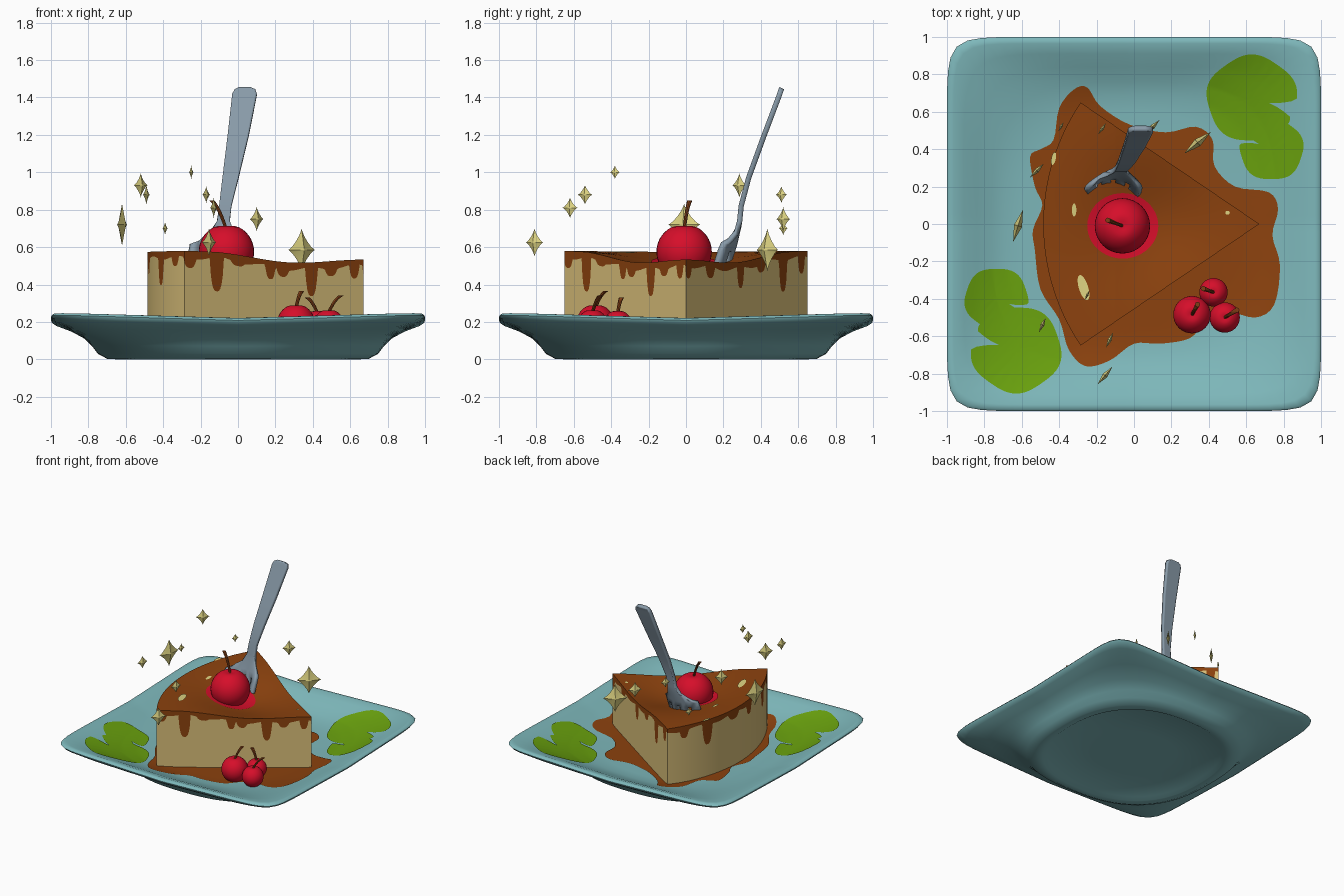
import bpy, math
from mathutils import Vector
from mathutils.bvhtree import BVHTree

if "Cube" in bpy.data.objects:
    bpy.data.objects.remove(bpy.data.objects["Cube"])


def material(name, r, g, b):
    m = bpy.data.materials.new(name)
    lin = [((c / 255 + 0.055) / 1.055) ** 2.4 for c in (r, g, b)]
    m.diffuse_color = (*lin, 1)
    m.use_nodes = True
    m.node_tree.nodes["Principled BSDF"].inputs["Base Color"].default_value = m.diffuse_color
    return m


TEAL = material("teal_ceramic", 126, 184, 187)
CREAM = material("cream_cake", 218, 192, 122)
BROWN = material("caramel_brown", 140, 66, 14)
RED = material("cherry_red", 214, 14, 42)
GREEN = material("leaf_green", 106, 162, 14)
STEEL = material("steel_grey", 138, 156, 170)
GOLD = material("pale_gold", 222, 212, 130)
STEM = material("stem_brown", 128, 62, 22)


def add(name, verts, faces, mats, idx=None, angle=35):
    me = bpy.data.meshes.new(name)
    me.from_pydata(verts, [], faces)
    for m in mats:
        me.materials.append(m)
    if idx:
        me.polygons.foreach_set("material_index", idx)
    me.polygons.foreach_set("use_smooth", [True] * len(me.polygons))
    me.set_sharp_from_angle(angle=math.radians(angle))
    me.update()
    ob = bpy.data.objects.new(name, me)
    bpy.context.collection.objects.link(ob)
    return ob


def bridge(a, b, n):
    return [(a + i, a + (i + 1) % n, b + (i + 1) % n, b + i) for i in range(n)]


def star_patch(outline, centre, zf, rings):
    """Concentric rings of an anticlockwise outline, draped on height zf."""
    cx, cy = centre
    n, verts, faces = len(outline), [], []
    for k in range(rings):
        s = 1 - k / rings
        for x, y in outline:
            px, py = cx + (x - cx) * s, cy + (y - cy) * s
            verts.append((px, py, zf(px, py)))
        if k:
            faces += bridge((k - 1) * n, k * n, n)
    verts.append((cx, cy, zf(cx, cy)))
    last = (rings - 1) * n
    faces += [(last + i, last + (i + 1) % n, len(verts) - 1) for i in range(n)]
    return verts, faces


def circle(cx, cy, rx, ry, n=48, rot=0):
    out = []
    for i in range(n):
        a = 2 * math.pi * i / n
        x, y = rx * math.cos(a), ry * math.sin(a)
        out.append((cx + x * math.cos(rot) - y * math.sin(rot),
                    cy + x * math.sin(rot) + y * math.cos(rot)))
    return out


# Plate: rings morphing from a round foot to a square rim (half size, squareness, z)
rings = [(0.3, 2.4, 0.02), (0.62, 2.4, 0.018), (0.65, 2.4, 0.0), (0.70, 2.5, 0.003), (0.75, 2.6, 0.03),
         (0.78, 2.8, 0.07), (0.82, 3.4, 0.11), (0.89, 5, 0.148), (0.97, 9, 0.178), (0.995, 12, 0.195),
         (1.0, 13, 0.208), (0.99, 13, 0.22), (0.965, 12, 0.221), (0.91, 8, 0.203), (0.84, 5, 0.172),
         (0.76, 3.4, 0.138), (0.69, 2.7, 0.118), (0.6, 2.4, 0.11), (0.3, 2.2, 0.108)]
N = 128
verts, faces = [], []
for k, (h, p, z) in enumerate(rings):
    for i in range(N):
        a = 2 * math.pi * i / N
        c, s = math.cos(a), math.sin(a)
        r = h / (abs(c) ** p + abs(s) ** p) ** (1 / p)
        x, y = r * c, r * s
        verts.append((x, y, z + 0.03 * abs(x * y) * min(1, z / 0.2)))
    if k:
        faces += bridge((k - 1) * N, k * N, N)
faces += [tuple(range(N))[::-1], tuple(range((len(rings) - 1) * N, len(rings) * N))]
add("plate", verts, faces, [TEAL], angle=50)
plate_tree = BVHTree.FromPolygons(verts, faces)


def on_plate(lift):
    def zf(x, y):
        hit = plate_tree.ray_cast(Vector((x, y, 1)), Vector((0, 0, -1)))[0]
        return (hit.z if hit else 0.11) + lift
    return zf


# Caramel puddle on the plate
P = [(-.25, .73), (-.18, .63), (-.02, .53), (.17, .49), (.33, .52), (.42, .45), (.43, .31), (.54, .2),
     (.72, .17), (.77, .08), (.74, -.06), (.78, -.22), (.75, -.43), (.65, -.5), (.5, -.47), (.38, -.52),
     (.3, -.61), (.14, -.64), (0, -.64), (-.13, -.73), (-.26, -.76), (-.35, -.67), (-.4, -.51),
     (-.5, -.35), (-.53, -.14), (-.54, -.03), (-.49, .1), (-.53, .2), (-.555, .36), (-.5, .4),
     (-.43, .45), (-.4, .62), (-.32, .72)][::-1]
curve = []
for i in range(len(P)):
    p0, p1, p2, p3 = (Vector(P[(i + j) % len(P)]) for j in (-1, 0, 1, 2))
    for t in (0, .25, .5, .75):
        q = 0.5 * (2 * p1 + (p2 - p0) * t + (2 * p0 - 5 * p1 + 4 * p2 - p3) * t * t
                   + (3 * p1 - p0 - 3 * p2 + p3) * t ** 3)
        curve.append((q.x, q.y))
add("caramel_puddle", *star_patch(curve, (0.05, 0), on_plate(0.005), 14), [BROWN])

# Notched leaves in two opposite corners (centre, radii, notch angle)
for side, sgn in (("back", 1), ("front", -1)):
    for j, (cx, cy, rx, ry, notch) in enumerate([(.63, .67, .24, .23, -.25), (.735, .4, .17, .165, 2.75)]):
        out = []
        for i in range(96):
            a = 2 * math.pi * i / 96
            d = abs(math.remainder(a - notch, 2 * math.pi))
            r = 1 - 0.6 * max(0, 1 - d / 0.22) + 0.03 * math.sin(5 * a)
            out.append((sgn * (cx + rx * r * math.cos(a)), sgn * (cy + ry * r * math.sin(a))))
        add(f"{side}_leaf_{j + 1}", *star_patch(out, (sgn * cx, sgn * cy), on_plate(0.006 + .001 * j), 8), [GREEN])


# Cake wedge with a dished caramel top and drips running down the sides
def cake_z(x, y):
    t = min(1, max(0, (x + 0.1) / 0.77))
    return 0.58 - 0.04 * t - 0.1 * math.exp(-((x - 0.1) ** 2 + y * y) / 0.12)


TIP, R, HALF = 0.67, 1.155, math.radians(34.2)
edge = [(TIP - R * math.cos(HALF) * s, R * math.sin(HALF) * s) for s in (i / 150 for i in range(150))]
arc = [(TIP - R * math.cos(a), R * math.sin(a)) for a in (HALF * (1 - i / 75) for i in range(150))]
outline = edge + arc + [(x, -y) for x, y in [(TIP - R * math.cos(HALF), R * math.sin(HALF))] + edge[:0:-1]]
drips = [(0.02, .1, .03), (.2, .09, .04), (.45, .14, .03), (.62, .08, .04), (.8, .21, .035), (.95, .12, .03),
         (1.1, .1, .03), (1.25, .2, .035), (1.45, .08, .05), (1.6, .12, .03), (1.8, .18, .03), (1.93, .08, .03),
         (2.03, .09, .04), (2.18, .21, .04), (2.3, .06, .05), (2.48, .1, .03), (2.55, .08, .04),
         (2.71, .18, .035), (2.82, .08, .04), (2.95, .1, .03)]
n, RINGS = len(outline), 14
verts, faces = star_patch(outline, (-0.05, 0), cake_z, RINGS)
idx = [0] * len(faces)
lo = len(verts)
for i, (x, y) in enumerate(outline):
    s = i / 150
    drop = 0.035 + 0.01 * math.sin(s * 25)
    for c, length, w in drips:
        u = abs(s - c) / w
        if u < 1:
            drop = max(drop, length * (1 - u ** 3) ** 0.6)
    verts.append((x, y, cake_z(x, y) - drop))
verts += [(x, y, 0.105) for x, y in outline]
faces += bridge(lo, 0, n) + bridge(lo + n, lo, n) + [tuple(range(lo + n, lo + 2 * n))[::-1]]
idx += [0] * n + [1] * (n + 1)
add("cake_slice", verts, faces, [BROWN, CREAM], idx)

# Cherry juice and pale flecks on the caramel top
on_cake = lambda x, y: cake_z(x, y) + 0.005
add("cherry_juice", *star_patch(circle(-.06, -.01, .19, .175), (-.06, -.01), on_cake, 6), [RED])
for j, (x, y, rx, ry, rot) in enumerate([(-.27, -.34, .025, .07, .3), (-.43, .35, .012, .035, -.2),
                                         (-.32, .075, .012, .035, 0), (.5, .06, .012, .01, 0)]):
    add(f"top_fleck_{j + 1}", *star_patch(circle(x, y, rx, ry, 20, rot), (x, y), on_cake, 2), [GOLD])


# Cherries with curved stems: centre, radius, stem tip
def cherry(name, c, r, tip):
    bpy.ops.mesh.primitive_uv_sphere_add(segments=32, ring_count=20, radius=r, location=c)
    ob = bpy.context.object
    ob.name = name
    ob.data.materials.append(RED)
    for v in ob.data.vertices:   # dimple at the top
        d = math.hypot(v.co.x, v.co.y) / r
        if v.co.z > 0:
            v.co.z -= 0.12 * r * math.exp(-(d / 0.25) ** 2)
    bpy.ops.object.shade_smooth()
    a, b = Vector((c[0], c[1], c[2] + r * 0.8)), Vector(tip)
    verts, faces, m, k = [], [], 8, 7
    for i in range(k):
        t = i / (k - 1)
        p = a.lerp(b, t)
        p.z += 0.12 * (b - a).length * math.sin(math.pi * t)
        w = 0.009 + 0.005 * t * t
        verts += [(x, y, p.z) for x, y in circle(p.x, p.y, w, w, m)]
        if i:
            faces += bridge((i - 1) * m, i * m, m)
    faces += [tuple(range(m))[::-1], tuple(range((k - 1) * m, k * m))]
    add(name + "_stem", verts, faces, [STEM])


cherry("top_cherry", (-.062, -.01, .575), .148, (-.14, .02, .85))
cherry("plate_cherry_1", (.31, -.485, .195), .1, (.34, -.43, .365))
cherry("plate_cherry_2", (.425, -.365, .187), .076, (.37, -.345, .33))
cherry("plate_cherry_3", (.485, -.5, .187), .081, (.55, -.46, .34))

# Fork stuck in the cake: stations (x, y, z, half width, bow)
stations = [(.035, .513, 1.45, .03, 0), (.037, .508, 1.44, .055, 0), (.035, .5, 1.415, .066, 0),
            (0, .415, 1.19, .056, 0), (-.04, .335, .97, .043, 0), (-.068, .295, .82, .033, 0),
            (-.078, .287, .74, .034, 0), (-.088, .282, .71, .065, .015), (-.1, .273, .67, .115, .045),
            (-.107, .262, .62, .142, .065), (-.11, .25, .58, .146, .07), (-.112, .225, .5, .142, .07),
            (-.112, .2, .44, .13, .06)]
COLS = 11
verts, faces = [], []
for k, (x, y, z, w, bow) in enumerate(stations):
    for j in range(COLS + 1):
        u = 2 * j / COLS - 1
        drop = 0.04 * u * u if 7 <= k <= 8 else 0
        verts.append((x + w * u, y - bow * u * u, z - drop))
    for j in range(COLS):
        if k and not (k > 10 and j in (2, 5, 8)):   # slots between the tines
            a = (k - 1) * (COLS + 1) + j
            faces.append((a, a + COLS + 1, a + COLS + 2, a + 1))
fork = add("fork", verts, faces, [STEEL])
mod = fork.modifiers.new("thickness", "SOLIDIFY")
mod.thickness, mod.offset = 0.028, 0

# Floating four-pointed sparkles: x, y, z, half height, turn in degrees
sparkles = [(-.62, -.01, .72, .112, 73), (-.52, .285, .93, .065, 45), (-.49, -.54, .88, .053, 65),
            (-.39, .52, .70, .035, 60), (-.25, -.38, 1.0, .036, 65), (-.17, .51, .88, .045, 55),
            (-.13, -.62, .81, .055, 65), (-.155, -.81, .625, .075, 50), (.1, .52, .75, .065, 45),
            (.34, .435, .585, .115, 39)]
for j, (x, y, z, h, turn) in enumerate(sparkles):
    ca, sa = math.cos(math.radians(turn)), math.sin(math.radians(turn))
    verts = []
    for i in range(24):
        a = 2 * math.pi * i / 24
        c, s = math.cos(a), math.sin(a)
        w = 0.8 * h * math.copysign(abs(c) ** 2.6, c)
        verts.append((x + w * ca, y + w * sa, z + h * math.copysign(abs(s) ** 2.6, s)))
    d = 0.2 * h
    verts += [(x + d * sa, y - d * ca, z), (x - d * sa, y + d * ca, z)]
    faces = [(i, (i + 1) % 24, 24) for i in range(24)] + [((i + 1) % 24, i, 25) for i in range(24)]
    add(f"sparkle_{j + 1}", verts, faces, [GOLD])
